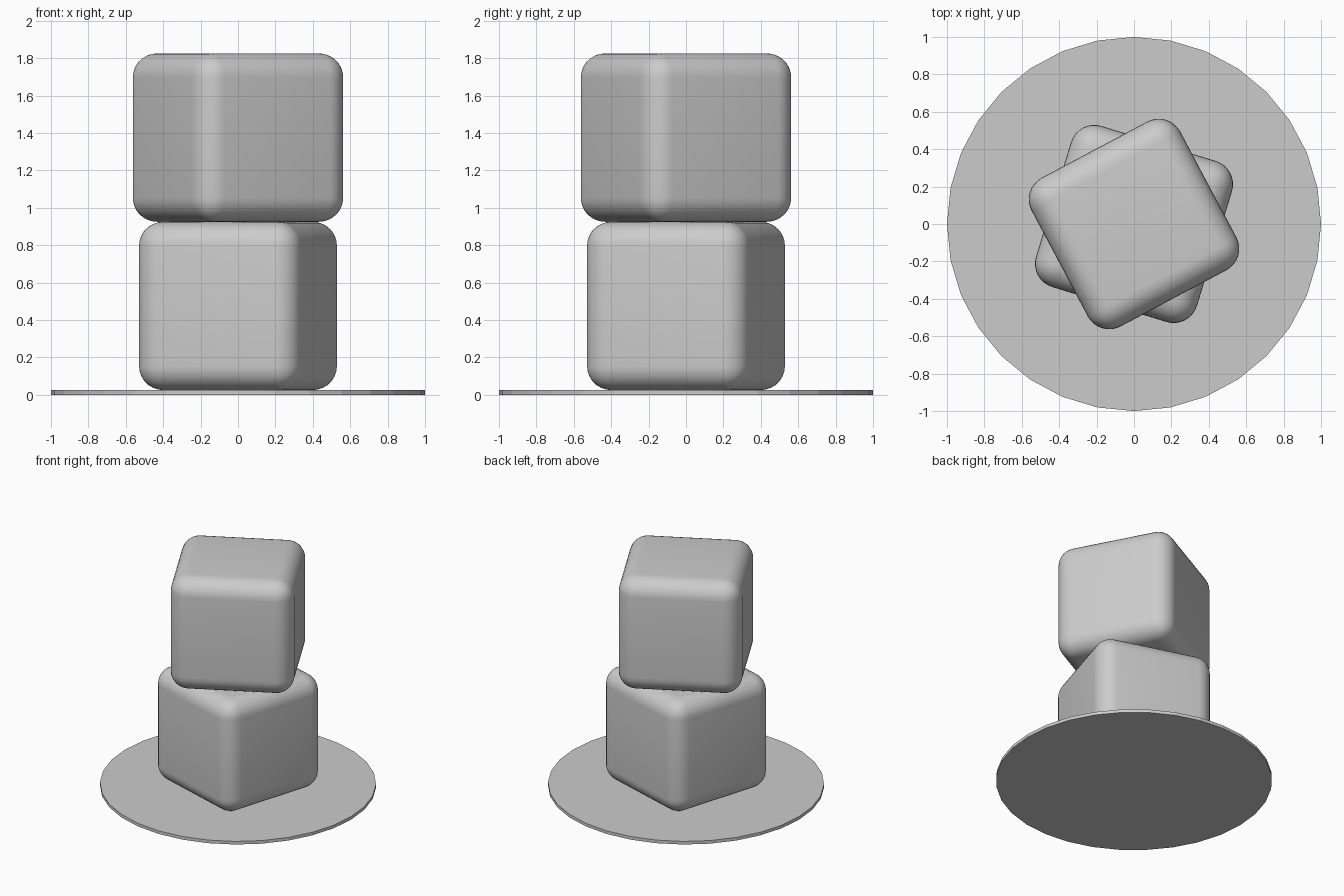
import bpy
from math import radians

if "Cube" in bpy.data.objects:
    bpy.data.objects.remove(bpy.data.objects["Cube"])

BASE_H = 0.025
SIZE = 0.9


def smooth(obj):
    bpy.ops.object.select_all(action='DESELECT')
    obj.select_set(True)
    bpy.context.view_layer.objects.active = obj
    bpy.ops.object.shade_smooth_by_angle(angle=radians(30))


def rounded_cube(name, level, turn):
    """Cube with rounded edges, stacked at the given level and turned about z."""
    z = BASE_H + SIZE * (level + 0.5)
    bpy.ops.mesh.primitive_cube_add(size=SIZE, location=(0, 0, z),
                                    rotation=(0, 0, radians(turn)))
    obj = bpy.context.object
    obj.name = name
    bevel = obj.modifiers.new("round_edges", 'BEVEL')
    bevel.width = 0.13
    bevel.segments = 8
    bpy.ops.object.modifier_apply(modifier=bevel.name)
    smooth(obj)
    return obj


# Thin round base plate
bpy.ops.mesh.primitive_cylinder_add(vertices=32, radius=1, depth=BASE_H,
                                    location=(0, 0, BASE_H / 2))
bpy.context.object.name = "base_disc"

# Two stacked rounded cubes, turned against each other
rounded_cube("lower_cube", 0, -17)
rounded_cube("upper_cube", 1, 28)
